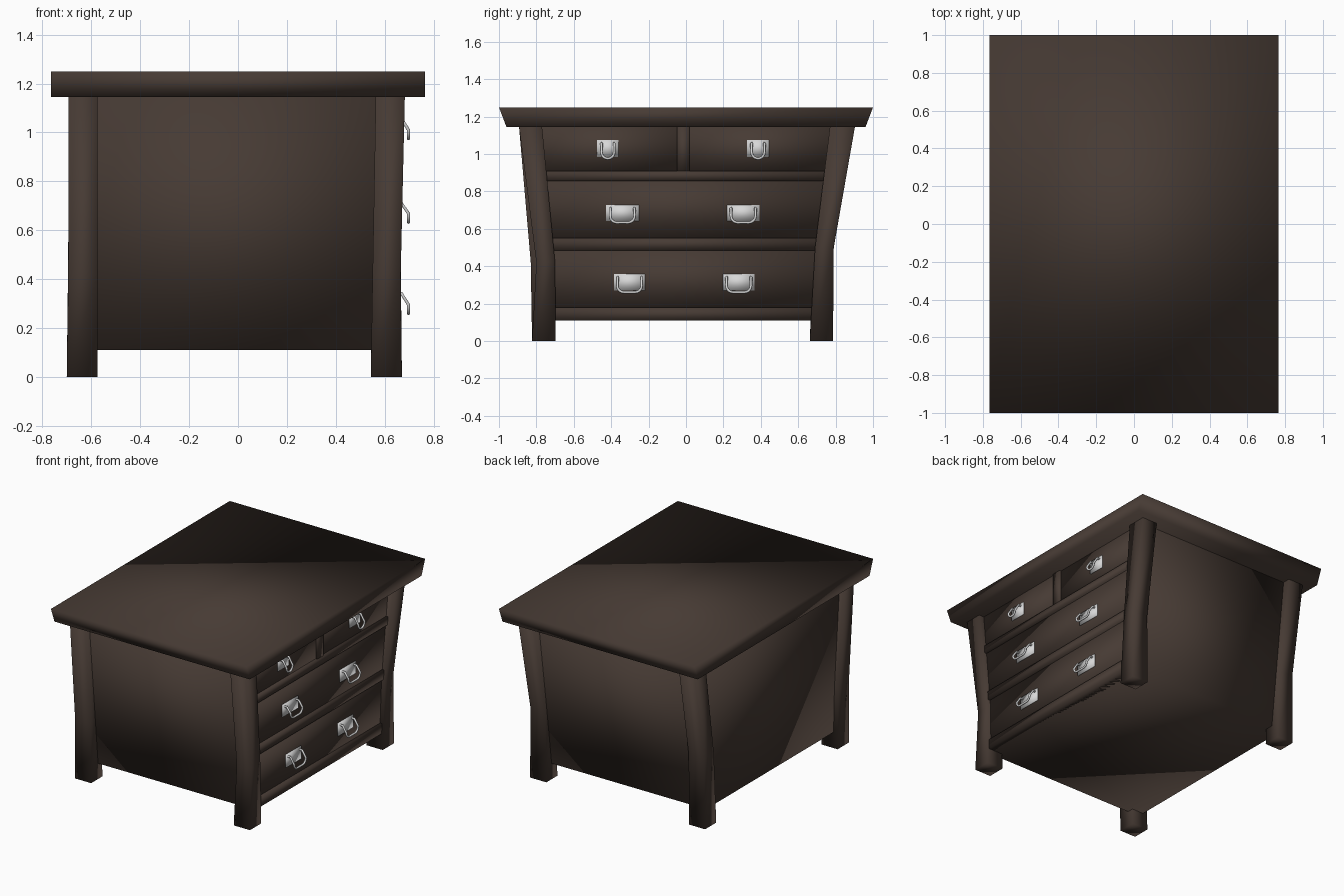
import bpy
import math

if "Cube" in bpy.data.objects:
    bpy.data.objects.remove(bpy.data.objects["Cube"])


def make_material(name, rgb):
    m = bpy.data.materials.new(name)
    m.diffuse_color = (*rgb, 1)
    m.use_nodes = True
    m.node_tree.nodes["Principled BSDF"].inputs["Base Color"].default_value = m.diffuse_color
    return m


wood = make_material("dark brown wood", (0.062, 0.043, 0.034))
metal = make_material("pale metal", (0.68, 0.68, 0.68))


def loft(name, sections, mat):
    """Soft-shaded box stack; each section is (z, x0, x1, y0, y1)."""
    verts, faces = [], []
    for z, x0, x1, y0, y1 in sections:
        verts += [(x0, y0, z), (x1, y0, z), (x1, y1, z), (x0, y1, z)]
    for s in range(len(sections) - 1):
        a = s * 4
        for i in range(4):
            j = (i + 1) % 4
            faces.append((a + i, a + j, a + 4 + j, a + 4 + i))
    n = len(verts)
    faces += [(3, 2, 1, 0), (n - 4, n - 3, n - 2, n - 1)]
    me = bpy.data.meshes.new(name)
    me.from_pydata(verts, [], faces)
    me.materials.append(mat)
    for p in me.polygons:
        p.use_smooth = True
    ob = bpy.data.objects.new(name, me)
    bpy.context.collection.objects.link(ob)
    return ob


# Table top, flaring towards the two ends
loft("table_top", [(1.145, -0.765, 0.765, -0.96, 0.96),
                   (1.25, -0.765, 0.765, -1.0, 1.0)], wood)

# Cabinet body, narrowing downwards
loft("cabinet_body", [(0.11, -0.665, 0.62, -0.745, 0.725),
                      (1.15, -0.665, 0.62, -0.845, 0.845)], wood)

# Legs: the drawer side bends at the knee, the back side tapers evenly
loft("drawer_leg_left", [(0, 0.543, 0.67, -0.823, -0.697),
                         (0.42, 0.55, 0.665, -0.80, -0.70),
                         (1.15, 0.563, 0.682, -0.893, -0.77)], wood)
loft("drawer_leg_right", [(0, 0.543, 0.67, 0.662, 0.786),
                          (0.50, 0.55, 0.665, 0.69, 0.79),
                          (1.15, 0.563, 0.682, 0.77, 0.904)], wood)
loft("back_leg_left", [(0, -0.70, -0.574, -0.823, -0.697),
                       (0.42, -0.694, -0.574, -0.83, -0.71),
                       (1.15, -0.692, -0.574, -0.893, -0.77)], wood)
loft("back_leg_right", [(0, -0.70, -0.574, 0.662, 0.786),
                        (0.50, -0.694, -0.574, 0.68, 0.79),
                        (1.15, -0.692, -0.574, 0.77, 0.90)], wood)


def ends(z):
    """Left and right limits of the drawer front, tucked into the legs."""
    t = max(0, (z - 0.45) / 0.7)
    return -0.72 - 0.07 * t, 0.70 + 0.09 * t


def front_piece(name, z0, z1, x1, left=None, right=None):
    rows = []
    for z in (z0, z1):
        l, r = ends(z)
        rows.append((z, 0.57, x1, l if left is None else left,
                     r if right is None else right))
    loft(name, rows, wood)


# Drawers
front_piece("top_drawer_left", 0.905, 1.147, 0.642, right=-0.045)
front_piece("top_drawer_right", 0.905, 1.147, 0.642, left=0.018)
front_piece("middle_drawer", 0.55, 0.855, 0.642)
front_piece("bottom_drawer", 0.18, 0.485, 0.642)

# Rails and the divider between the upper drawers
for name, z0, z1 in (("upper_rail", 0.855, 0.91), ("middle_rail", 0.485, 0.55),
                     ("lower_rail", 0.11, 0.18)):
    front_piece(name, z0, z1, 0.657)
front_piece("drawer_divider", 0.90, 1.147, 0.655, left=-0.047, right=0.02)


def handle(y, z, width, height, bail):
    # Back plate
    loft("handle_plate", [(z - height / 2, 0.635, 0.650, y - width / 2, y + width / 2),
                          (z + height / 2, 0.635, 0.650, y - width / 2, y + width / 2)], metal)
    # Hanging bail: pivots, then a rounded U leaning outwards
    top, low = z + height * 0.30, z - height * 0.60
    path = [(0.642, -bail, top), (0.668, -bail, top)]
    r = bail if bail < 0.045 else 0.035
    for i in range(7):
        a = math.pi / 2 * i / 6
        path.append((0.697, -bail + r * (1 - math.cos(a)), low + r * (1 - math.sin(a))))
    path += [(x, -py, pz) for x, py, pz in reversed(path)]
    cu = bpy.data.curves.new("handle_bail", 'CURVE')
    cu.dimensions = '3D'
    cu.bevel_depth = 0.0075
    cu.bevel_resolution = 1
    cu.use_fill_caps = True
    sp = cu.splines.new('POLY')
    sp.points.add(len(path) - 1)
    for p, (px, py, pz) in zip(sp.points, path):
        p.co = (px, y + py, pz, 1)
    cu.materials.append(metal)
    ob = bpy.data.objects.new("handle_bail", cu)
    bpy.context.collection.objects.link(ob)


# Six handles: small ones above, wide ones below
for y, z, w, h, b in ((-0.418, 1.03, 0.116, 0.09, 0.034), (0.385, 1.03, 0.116, 0.09, 0.034),
                      (-0.34, 0.685, 0.175, 0.085, 0.065), (0.306, 0.685, 0.175, 0.085, 0.065),
                      (-0.302, 0.315, 0.168, 0.09, 0.065), (0.282, 0.315, 0.168, 0.09, 0.065)):
    handle(y, z, w, h, b)
